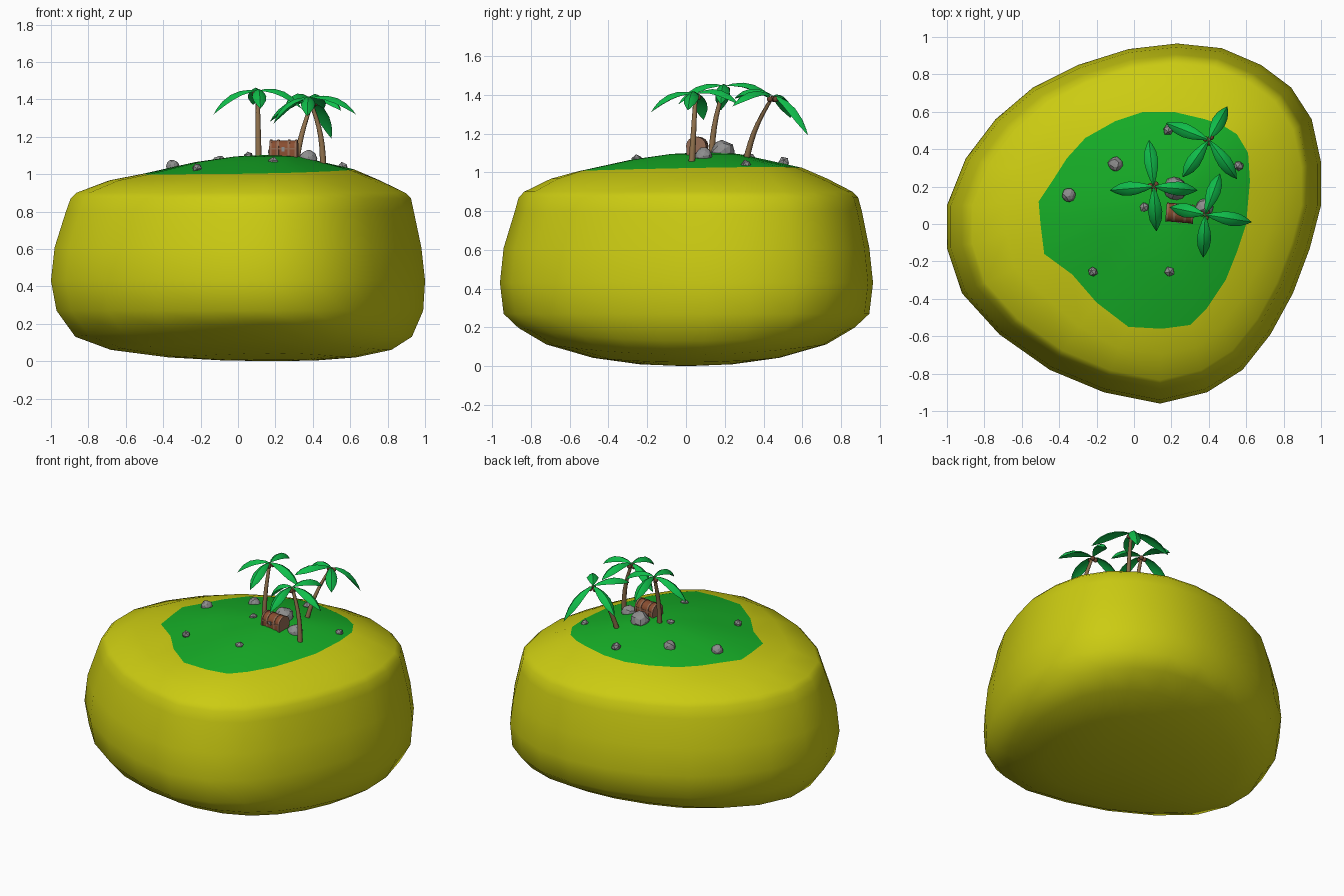
import bpy, bmesh, math, random
from mathutils import Vector, Matrix

if "Cube" in bpy.data.objects:
    bpy.data.objects.remove(bpy.data.objects["Cube"])

random.seed(4)

def mat(name, r, g, b):
    m = bpy.data.materials.new(name)
    m.diffuse_color = (r, g, b, 1)
    m.use_nodes = True
    m.node_tree.nodes["Principled BSDF"].inputs["Base Color"].default_value = m.diffuse_color
    return m

SAND = mat("sand", .60, .60, .006)
GRASS = mat("grass", .008, .42, .02)
LEAF = mat("leaf", .005, .52, .07)
BARK = mat("bark", .27, .16, .07)
NUT = mat("coconut", .16, .06, .03)
WOOD = mat("wood", .25, .075, .03)
TRIM = mat("trim", .30, .15, .09)
STONE = mat("stone", .27, .27, .27)

def finish(name, bm, mats, smooth=None):
    bmesh.ops.recalc_face_normals(bm, faces=bm.faces[:])
    me = bpy.data.meshes.new(name)
    bm.to_mesh(me)
    bm.free()
    ob = bpy.data.objects.new(name, me)
    bpy.context.collection.objects.link(ob)
    for m in mats:
        me.materials.append(m)
    if smooth:
        bpy.ops.object.select_all(action='DESELECT')
        ob.select_set(True)
        bpy.context.view_layer.objects.active = ob
        bpy.ops.object.shade_smooth_by_angle(angle=math.radians(smooth))
    return ob

def loft(bm, rings, cap=True):
    """Bridge rings of points; a one-point ring becomes a tip."""
    vs = [[bm.verts.new(p) for p in r] for r in rings]
    out = []
    for a, b in zip(vs, vs[1:]):
        fs = []
        n = max(len(a), len(b))
        for i in range(n):
            j = (i + 1) % n
            if len(a) == 1:
                f = (a[0], b[j], b[i])
            elif len(b) == 1:
                f = (a[i], a[j], b[0])
            else:
                f = (a[i], a[j], b[j], b[i])
            fs.append(bm.faces.new(f))
        out.append(fs)
    if cap:
        for r in (vs[0], vs[-1]):
            if len(r) > 2:
                bm.faces.new(r)
    return out

# Island: widest outline and grass outline, seen from above
outer = [(-1, .1), (-.9, .35), (-.74, .56), (-.54, .73), (-.3, .85), (-.03, .935),
         (.23, .965), (.47, .94), (.68, .85), (.84, .73), (.95, .56), (1, .33),
         (1, .1), (.94, -.13), (.85, -.37), (.73, -.59), (.58, -.78), (.39, -.9),
         (.14, -.96), (-.16, -.9), (-.45, -.78), (-.72, -.59), (-.92, -.37), (-1, -.13)]
grass = [(-.51, .12), (-.43, .24), (-.36, .35), (-.26, .46), (-.1, .55), (.05, .6),
         (.21, .6), (.38, .56), (.47, .53), (.55, .48), (.61, .38), (.62, .23),
         (.61, .12), (.6, 0), (.55, -.15), (.49, -.3), (.39, -.45), (.3, -.54),
         (.15, -.56), (-.03, -.55), (-.2, -.42), (-.33, -.27), (-.48, -.16), (-.5, 0)]
# scale, centre x, centre y, height, extra rise towards front and back
levels = [(.25, .17, 0, .004, .1), (.5, .13, 0, .02, .1), (.75, .07, 0, .06, .1),
          (.9, .03, 0, .13, .09), (.98, .01, 0, .27, 0), (1, 0, 0, .43, 0),
          (.98, 0, 0, .61, 0), (.93, .01, .01, .8, 0), (.91, .015, .01, .87, 0),
          (.88, .015, .01, .9, 0)]
rings = [[(.2, 0, 0)]]
for s, cx, cy, z, e in levels:
    rings.append([(x * s + cx, y * s + cy, z + e * (y * s) ** 2) for x, y in outer])
edge = [(x, y, 1.01 + .02 * x + .015 * y) for x, y in grass]
rings.append([((a[0] + b[0]) / 2, (a[1] + b[1]) / 2, .967) for a, b in zip(rings[-1], edge)])
rings.append(edge)
for s, z in ((.6, 1.065), (.3, 1.095)):
    rings.append([(.2 + (x - .2) * s, .13 + (y - .13) * s, z) for x, y in grass])
rings.append([(.2, .13, 1.105)])
bm = bmesh.new()
bands = loft(bm, rings)
for band in bands[-3:]:
    for f in band:
        f.material_index = 1
finish("island", bm, [SAND, GRASS], 60)

# Palm trees
def trunk(name, base, top, bend):
    base, top = Vector(base), Vector(top)
    rings = []
    for i in range(8):
        t = i / 7
        c = base.lerp(top, t) + Vector(bend) * math.sin(math.pi * t)
        r = .017 - .007 * t
        rings.append([c + Vector((r * math.cos(a * math.tau / 8), r * math.sin(a * math.tau / 8), 0))
                      for a in range(8)])
    bm = bmesh.new()
    loft(bm, rings)
    finish(name, bm, [BARK], 50)

def leaves(name, top, tips):
    bm = bmesh.new()
    top = Vector(top)
    for tip in tips:
        tip = Vector(tip)
        flat = Vector((tip.x - top.x, tip.y - top.y, 0)).normalized()
        side = Vector((-flat.y, flat.x, 0))
        mid = (top + tip) / 2 + Vector((0, 0, .065 if tip.z > top.z - .05 else .075)) \
            + flat * .02
        rings = [[top]]
        for t, w in ((.15, .018), (.35, .032), (.55, .038), (.75, .032), (.9, .016)):
            c = top * (1 - t) ** 2 + mid * 2 * t * (1 - t) + tip * t * t
            d = ((mid - top) * (1 - t) + (tip - mid) * t).normalized()
            up = d.cross(side)
            if up.z < 0:
                up = -up
            rings.append([c + side * w - up * w * .45, c + side * w * .55 + up * w * .05,
                          c + up * w * .3, c - side * w * .55 + up * w * .05,
                          c - side * w - up * w * .45, c - up * w * .15])
        rings.append([tip])
        loft(bm, rings)
    finish(name, bm, [LEAF], 40)

def coconuts(name, top):
    bm = bmesh.new()
    for k in range(3):
        a = math.tau * k / 3 + .8
        p = Vector(top) + Vector((.018 * math.cos(a), .018 * math.sin(a), -.018))
        bmesh.ops.create_uvsphere(bm, u_segments=10, v_segments=6, radius=.015,
                                  matrix=Matrix.Translation(p))
    finish(name, bm, [NUT], 60)

palms = {
    "middle": ((.11, .13, 1.07), (.105, .2, 1.445), (0, -.015, 0),
               [(.08, .45, 1.37), (.34, .18, 1.35), (.12, -.04, 1.35), (-.13, .18, 1.32)]),
    "front": ((.455, .03, 1.05), (.38, .05, 1.405), (.02, 0, 0),
              [(.46, .27, 1.35), (.63, .01, 1.32), (.37, -.18, 1.31), (.19, .09, 1.27)]),
    "back": ((.31, .31, 1.06), (.4, .45, 1.395), (-.01, -.02, 0),
             [(.5, .63, 1.19), (.55, .24, 1.34), (.26, .25, 1.38), (.17, .54, 1.28)])}
for n, (base, top, bend, tips) in palms.items():
    trunk(n + "_palm_trunk", base, top, bend)
    leaves(n + "_palm_leaves", top, tips)
    coconuts(n + "_palm_coconuts", top)

# Treasure chest: D-shaped profile swept sideways, with raised bands
def chest_part(name, x0, x1, grow, m):
    prof = [(-.045 - grow, -.01), (.045 + grow, -.01)]
    for i in range(9):
        a = math.pi * i / 8
        prof.append(((.048 + grow) * math.cos(a), .05 + (.043 + grow) * math.sin(a)))
    bm = bmesh.new()
    loft(bm, [[(x, y, z) for y, z in prof] for x in (x0, x1)])
    ob = finish(name, bm, [m], 30)
    ob.matrix_world = CHEST
CHEST = Matrix.Translation((.245, .058, 1.088)) @ Matrix.Rotation(math.radians(-5), 4, 'Z')
chest_part("chest_body", -.07, .07, 0, WOOD)
for i, x in enumerate((-.074, -.035, .023, .062)):
    chest_part("chest_band_%d" % (i + 1), x, x + .012, .003, TRIM)

def chest_box(name, loc, size, m):
    bm = bmesh.new()
    bmesh.ops.create_cube(bm, size=1, matrix=Matrix.Translation(loc) @ Matrix.Diagonal((*size, 1)))
    finish(name, bm, [m]).matrix_world = CHEST
chest_box("chest_rim", (0, 0, .048), (.144, .1, .008), TRIM)
chest_box("chest_latch", (0, -.05, .045), (.016, .008, .022), STONE)

# Rocks
rocks = [(-.35, .155, 1.04, .037), (-.1, .32, 1.06, .04), (.185, .505, 1.05, .032),
         (.56, .31, 1.035, .03), (-.22, -.255, 1.033, .028), (.19, -.255, 1.062, .03),
         (.055, .09, 1.095, .027), (.22, .19, 1.105, .062), (.375, .09, 1.08, .048)]
for i, (x, y, z, r) in enumerate(rocks):
    bm = bmesh.new()
    bmesh.ops.create_icosphere(bm, subdivisions=1 if r < .035 else 2, radius=r)
    if r >= .035:
        bmesh.ops.dissolve_limit(bm, angle_limit=.1, verts=bm.verts[:], edges=bm.edges[:])
    for v in bm.verts:
        v.co *= random.uniform(.9, 1.08)
    ob = finish("rock_%d" % (i + 1), bm, [STONE])
    ob.location = (x, y, z)
    ob.rotation_euler = (random.random(), random.random(), random.random() * 6)
